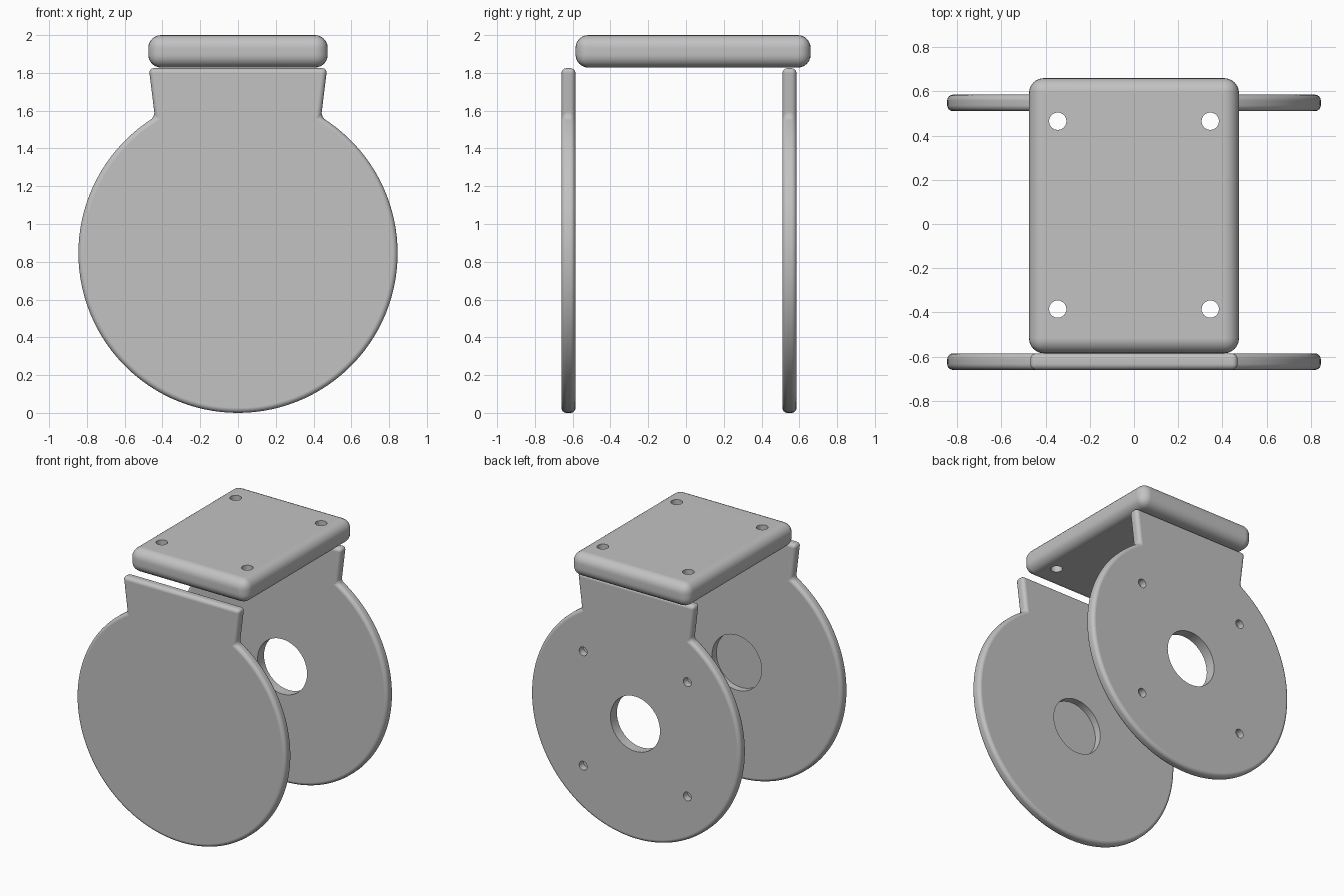
import bpy
import bmesh
import math

cube = bpy.data.objects.get("Cube")
if cube:
    bpy.data.objects.remove(cube, do_unlink=True)

grey = bpy.data.materials.new("plain_grey")
GREY = (0.54, 0.54, 0.54, 1)
grey.diffuse_color = GREY
grey.use_nodes = True
grey.node_tree.nodes["Principled BSDF"].inputs["Base Color"].default_value = GREY

R = 0.845          # disc radius, also the height of its centre
THICK = 0.075      # side plate thickness
Y_OUT = 0.66


def activate(obj):
    bpy.ops.object.select_all(action='DESELECT')
    obj.select_set(True)
    bpy.context.view_layer.objects.active = obj


def prism(name, outline, direction):
    """Closed outline of 3D points, extruded along a direction."""
    bm = bmesh.new()
    face = bm.faces.new([bm.verts.new(p) for p in outline])
    out = bmesh.ops.extrude_face_region(bm, geom=[face])
    moved = [v for v in out["geom"] if isinstance(v, bmesh.types.BMVert)]
    bmesh.ops.translate(bm, verts=moved, vec=direction)
    bmesh.ops.recalc_face_normals(bm, faces=bm.faces)
    mesh = bpy.data.meshes.new(name)
    bm.to_mesh(mesh)
    bm.free()
    obj = bpy.data.objects.new(name, mesh)
    bpy.context.collection.objects.link(obj)
    mesh.materials.append(grey)
    return obj


def round_edges(obj, width):
    activate(obj)
    mod = obj.modifiers.new("round", 'BEVEL')
    mod.width = width
    mod.segments = 6
    mod.limit_method = 'ANGLE'
    mod.angle_limit = math.radians(25)
    mod.use_clamp_overlap = False
    bpy.ops.object.modifier_apply(modifier=mod.name)


def drill(obj, centre, radius, depth, axis):
    """Cut a round hole of the given total depth, centred on a point."""
    turn = (math.pi / 2, 0, 0) if axis == 'Y' else (0, 0, 0)
    bpy.ops.mesh.primitive_cylinder_add(vertices=48, radius=radius, depth=depth,
                                        location=centre, rotation=turn)
    cutter = bpy.context.object
    cutter.hide_render = True
    cutter.data.materials.append(grey)
    activate(obj)
    mod = obj.modifiers.new("hole", 'BOOLEAN')
    mod.operation = 'DIFFERENCE'
    mod.solver = 'EXACT'
    mod.object = cutter
    bpy.ops.object.modifier_apply(modifier=mod.name)
    bpy.data.objects.remove(cutter, do_unlink=True)


def finish(obj):
    activate(obj)
    bpy.ops.object.shade_smooth_by_angle(angle=math.radians(35))
    mod = obj.modifiers.new("flat_faces", 'WEIGHTED_NORMAL')
    mod.keep_sharp = True


def side_plate(name, y):
    """Round disc with a slightly flared neck on top."""
    start = math.acos(0.44 / R)
    sweep = math.pi + 2 * start
    steps = 96
    outline = [(0.472, y, 1.825)]
    for i in range(steps + 1):
        a = start - sweep * i / steps
        outline.append((R * math.cos(a), y, R + R * math.sin(a)))
    outline.append((-0.472, y, 1.825))
    obj = prism(name, outline, (0, THICK, 0))
    round_edges(obj, 0.027)
    return obj


# Front side plate with a blind axle pocket on its inner face
front = side_plate("front_side_plate", -Y_OUT)
drill(front, (0, -Y_OUT + THICK, R), 0.2, 0.1, 'Y')
finish(front)

# Back side plate with an axle hole and four blind screw holes outside
back_y = Y_OUT - 2 * THICK
back = side_plate("back_side_plate", back_y)
drill(back, (0, back_y, R), 0.2, 0.4, 'Y')
for sx in (-1, 1):
    for sz in (-1, 1):
        drill(back, (sx * 0.42, back_y + THICK, R + sz * 0.417), 0.032, 0.1, 'Y')
finish(back)

# Top mounting plate with four through holes
low, high = THICK - Y_OUT, Y_OUT
top = prism("top_plate", [(-0.475, low, 1.828), (0.475, low, 1.828),
                          (0.475, high, 1.828), (-0.475, high, 1.828)], (0, 0, 0.172))
round_edges(top, 0.068)
for x in (-0.345, 0.345):
    for y in (-0.385, 0.465):
        drill(top, (x, y, 1.91), 0.039, 0.5, 'Z')
finish(top)
